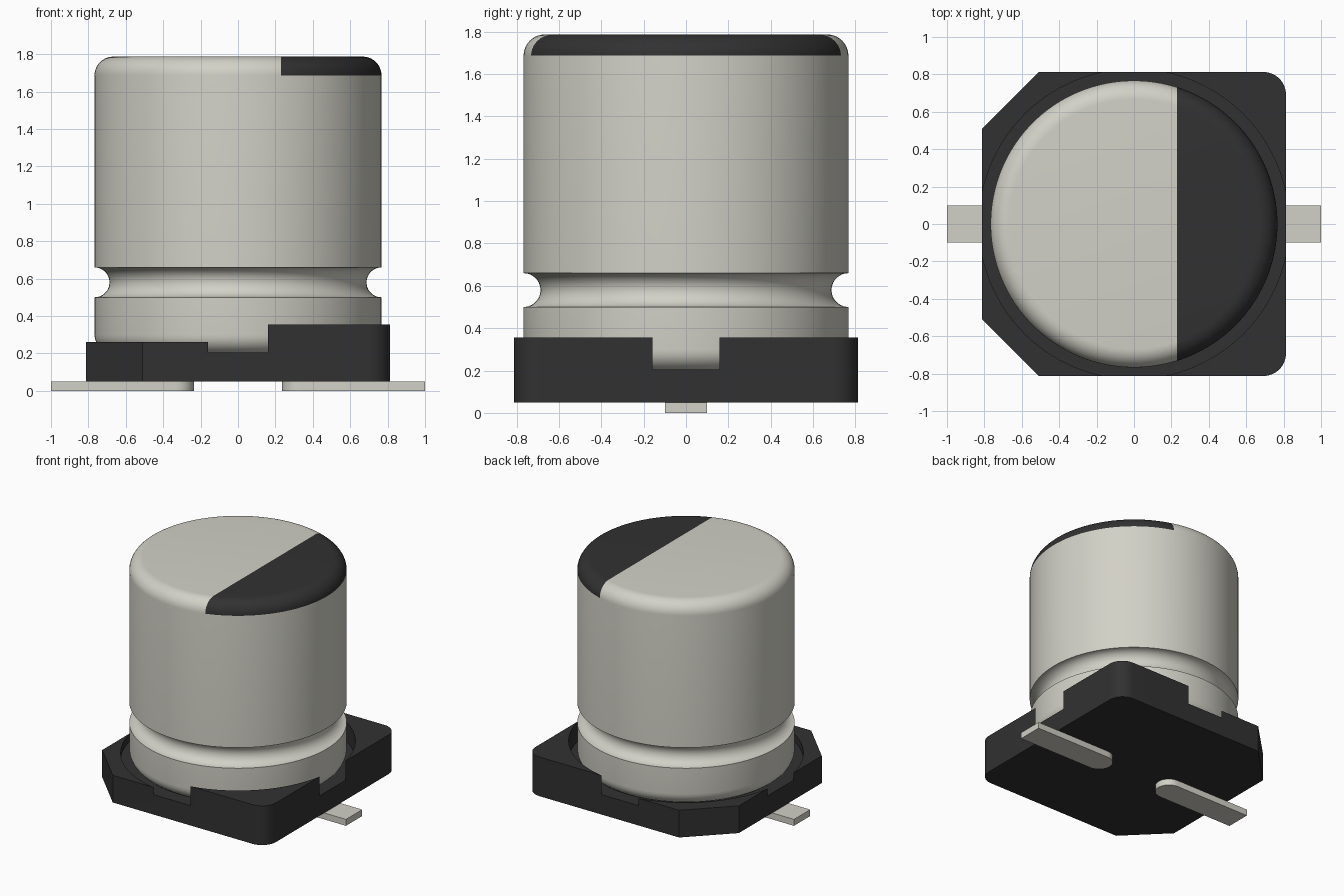
import bpy, bmesh, math
from math import sin, cos, pi

if "Cube" in bpy.data.objects:
    bpy.data.objects.remove(bpy.data.objects["Cube"], do_unlink=True)


def material(name, rgb):
    m = bpy.data.materials.new(name)
    m.use_nodes = True
    m.diffuse_color = (*rgb, 1)
    bsdf = m.node_tree.nodes["Principled BSDF"]
    bsdf.inputs["Base Color"].default_value = (*rgb, 1)
    bsdf.inputs["Roughness"].default_value = 0.5
    return m


ALUMINIUM = material("warm_aluminium", (0.645, 0.637, 0.571))
BLACK = material("black_plastic", (0.031, 0.031, 0.031))


def arc(cx, cy, r, a0, a1, n):
    """Points on an arc, angles in degrees."""
    angles = [math.radians(a0 + (a1 - a0) * i / n) for i in range(n + 1)]
    return [(cx + r * cos(a), cy + r * sin(a)) for a in angles]


def finish(bm, name, mats):
    bmesh.ops.recalc_face_normals(bm, faces=bm.faces)
    mesh = bpy.data.meshes.new(name)
    bm.to_mesh(mesh)
    bm.free()
    ob = bpy.data.objects.new(name, mesh)
    bpy.context.collection.objects.link(ob)
    for m in mats:
        mesh.materials.append(m)
    return ob


def shade(ob, degrees=30):
    bpy.ops.object.select_all(action="DESELECT")
    ob.select_set(True)
    bpy.context.view_layer.objects.active = ob
    bpy.ops.object.shade_smooth_by_angle(angle=math.radians(degrees))


def prism(name, outline, z0, z1, mat):
    """Extrude a flat outline between two heights."""
    bm = bmesh.new()
    face = bm.faces.new([bm.verts.new((x, y, z0)) for x, y in outline])
    out = bmesh.ops.extrude_face_region(bm, geom=[face])
    top = [g for g in out["geom"] if isinstance(g, bmesh.types.BMVert)]
    bmesh.ops.translate(bm, vec=(0, 0, z1 - z0), verts=top)
    return finish(bm, name, [mat])


def cut(ob, cutter):
    mod = ob.modifiers.new("cut", "BOOLEAN")
    mod.operation = "DIFFERENCE"
    mod.solver = "EXACT"
    mod.object = cutter
    cutter.hide_render = True
    bpy.context.view_layer.objects.active = ob
    bpy.ops.object.modifier_apply(modifier=mod.name)
    bpy.data.objects.remove(cutter, do_unlink=True)


# Base plate: two chamfered corners at -x, two rounded corners at +x
H, CH, RR = 0.8125, 0.51, 0.12
outline = [(-H, CH), (-H, -CH), (-CH, -H)]
outline += arc(H - RR, -H + RR, RR, -90, 0, 10)
outline += arc(H - RR, H - RR, RR, 0, 90, 10)
outline += [(-CH, H)]
base = prism("base_plate", outline, 0.05, 0.355, BLACK)

# Lower the chamfered half, then sink the round seat that breaks through each side
cut(base, prism("step_cutter", [(-1, -1), (0, -1), (0, 1), (-1, 1)], 0.262, 0.6, BLACK))
cut(base, prism("seat_cutter", arc(0, 0, 0.828, 0, 360, 128)[:-1], 0.205, 0.7, BLACK))
shade(base)

# Can: lathed profile with rounded ends and a crimp groove
R, TOP, BOTTOM, FIL = 0.767, 1.787, 0.2, 0.1
MARK_X, MARK_Z, SEG = 0.23, TOP - FIL, 128
profile = arc(R - FIL, BOTTOM + FIL, FIL, -90, 0, 8)
profile += arc(R, 0.58, 0.08, 270, 90, 14)
profile += arc(R - FIL, TOP - FIL, FIL, 0, 90, 10)
bm = bmesh.new()
rings = [[bm.verts.new((r * cos(2 * pi * i / SEG), r * sin(2 * pi * i / SEG), z))
          for i in range(SEG)] for r, z in profile]
for lo, hi in zip(rings, rings[1:]):
    for i in range(SEG):
        j = (i + 1) % SEG
        bm.faces.new((lo[i], lo[j], hi[j], hi[i]))
bm.faces.new(rings[0][::-1])
bm.faces.new(rings[-1])

# Polarity mark: slice the top and rim, colour everything beyond the line
upper = [f for f in bm.faces if f.calc_center_median().z > MARK_Z]
edges = {e for f in upper for e in f.edges}
verts = {v for f in upper for v in f.verts}
bmesh.ops.bisect_plane(bm, geom=[*verts, *edges, *upper], dist=1e-5,
                       plane_co=(MARK_X, 0, 0), plane_no=(1, 0, 0))
for f in bm.faces:
    c = f.calc_center_median()
    f.material_index = int(c.z > MARK_Z and c.x > MARK_X)
can = finish(bm, "can", [ALUMINIUM, BLACK])
shade(can)

# Terminals: flat strips with rounded inner ends
W, INNER = 0.1, 0.235
for side, name in ((1, "terminal_left"), (-1, "terminal_right")):
    strip = [(1, -W), (1, W)] + arc(INNER + W, 0, W, 90, 270, 16)
    pin = prism(name, [(side * x, y) for x, y in strip], 0, 0.05, ALUMINIUM)
    shade(pin)
